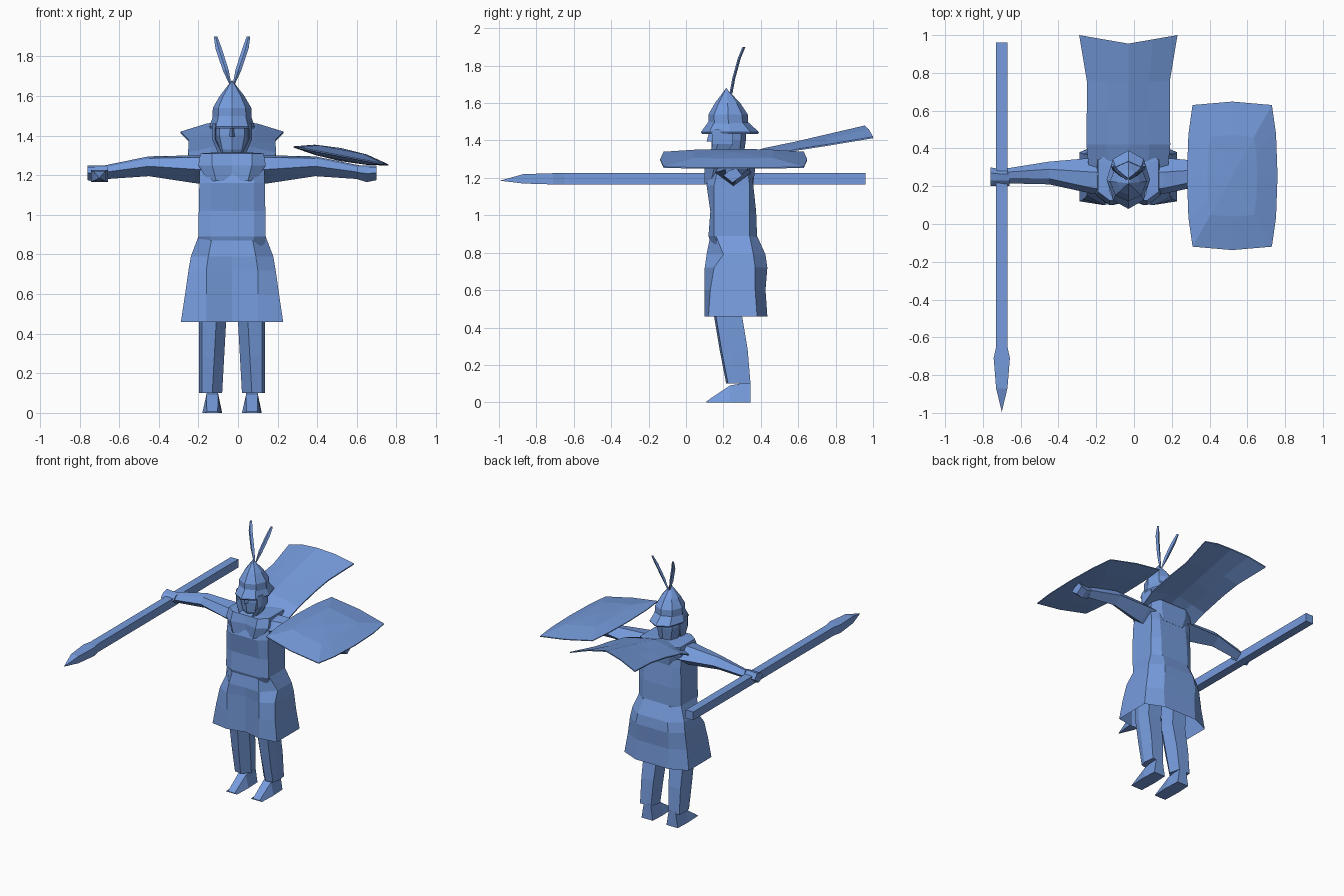
import bpy, bmesh, math
from mathutils import Vector

CX = -0.03  # body centre line

blue = bpy.data.materials.new("soft blue")
blue.diffuse_color = (0.18, 0.33, 0.72, 1)


def finish(name, bm):
    bmesh.ops.recalc_face_normals(bm, faces=bm.faces)
    me = bpy.data.meshes.new(name)
    bm.to_mesh(me)
    bm.free()
    ob = bpy.data.objects.new(name, me)
    me.materials.append(blue)
    bpy.context.collection.objects.link(ob)
    return ob


def loft(name, rings, caps=(True, True)):
    """Skin a row of equal-sized rings; a one-point ring is a tip."""
    bm = bmesh.new()
    vs = [[bm.verts.new(p) for p in r] for r in rings]
    for a, b in zip(vs, vs[1:]):
        n = max(len(a), len(b))
        for i in range(n):
            j = (i + 1) % n
            if len(a) == 1:
                bm.faces.new((a[0], b[j], b[i]))
            elif len(b) == 1:
                bm.faces.new((a[i], a[j], b[0]))
            else:
                bm.faces.new((a[i], a[j], b[j], b[i]))
    for ring, cap in ((vs[0], caps[0]), (vs[-1], caps[1])):
        if cap and len(ring) > 2:
            bm.faces.new(ring)
    return finish(name, bm)


def body_ring(z, a, b, yf, y1, y2, yb, yc=None):
    """Ten-sided symmetric ring: a, b half widths of front/back and sides."""
    half = [(a, yf), (b, y1), (b, y2), (a, yb)]
    pts = [(0, yf if yc is None else yc)] + half + [(0, yb)]
    pts += [(-x, y) for x, y in reversed(half)]
    return [(CX + x, y, z) for x, y in pts]


# torso
loft("torso", [
    body_ring(0.80, 0.10, 0.165, 0.15, 0.20, 0.33, 0.38),
    body_ring(0.89, 0.11, 0.17, 0.12, 0.15, 0.34, 0.38),
    body_ring(1.02, 0.11, 0.168, 0.13, 0.15, 0.34, 0.375),
    body_ring(1.16, 0.11, 0.165, 0.11, 0.15, 0.34, 0.36),
    body_ring(1.25, 0.11, 0.165, 0.14, 0.17, 0.33, 0.35),
    body_ring(1.31, 0.06, 0.10, 0.17, 0.19, 0.31, 0.33)])

# skirt, open below, with its upper front corners pulled back under the waist
loft("skirt", [
    body_ring(0.89, 0.10, 0.17, 0.13, 0.16, 0.34, 0.38),
    body_ring(0.79, 0.12, 0.208, 0.11, 0.20, 0.36, 0.425, 0.115),
    body_ring(0.72, 0.13, 0.22, 0.10, 0.15, 0.37, 0.435, 0.13),
    body_ring(0.60, 0.13, 0.237, 0.10, 0.13, 0.37, 0.425, 0.13),
    body_ring(0.46, 0.13, 0.258, 0.10, 0.12, 0.38, 0.435, 0.13)], (False, False))

# collar plates on the chest
loft("collar", [
    body_ring(1.17, 0.08, 0.12, 0.10, 0.13, 0.33, 0.36, 0.13),
    body_ring(1.25, 0.10, 0.17, 0.10, 0.15, 0.34, 0.37, 0.12),
    body_ring(1.31, 0.10, 0.16, 0.125, 0.17, 0.34, 0.37),
    body_ring(1.315, 0.05, 0.08, 0.16, 0.19, 0.30, 0.32)])

for s, side in ((-1, "right"), (1, "left")):
    # arm and fist: (distance, z low, z high, y front, y back)
    def arm_ring(d, z0, z1, y0, y1):
        x, ym, zm = CX + s * d, (y0 + y1) / 2, (z0 + z1) / 2
        return [(x, y0, zm), (x, y0 + .03, z1 - .01), (x, ym + .02, z1),
                (x, y1, zm), (x, ym, z0)]
    loft(side + "_arm", [arm_ring(*r) for r in (
        (0.10, 1.15, 1.30, 0.15, 0.35), (0.19, 1.16, 1.30, 0.16, 0.35),
        (0.42, 1.195, 1.295, 0.21, 0.33), (0.64, 1.18, 1.25, 0.215, 0.295))])
    loft(side + "_fist", [arm_ring(*r) for r in (
        (0.63, 1.18, 1.25, 0.20, 0.29), (0.68, 1.165, 1.25, 0.20, 0.29),
        (0.73, 1.175, 1.25, 0.20, 0.30))])

    # leg, slanting back towards the ankle
    def leg_ring(z, w0, w1, y0, y1):
        ym = y0 * 0.6 + y1 * 0.4
        return [(CX + s * x, y, z) for x, y in (
            (w0, ym), (w0 + .05, y0), (w1 - .015, y0 + .01),
            (w1, ym), (w1 - .01, y1), (w0 + .02, y1))]
    loft(side + "_leg", [
        leg_ring(0.70, 0.02, 0.165, 0.14, 0.32), leg_ring(0.46, 0.03, 0.167, 0.15, 0.30),
        leg_ring(0.28, 0.04, 0.167, 0.18, 0.33), leg_ring(0.10, 0.05, 0.167, 0.215, 0.345)])
    # wedge foot
    def foot_ring(y, z, w):
        return [(CX + s * 0.10 - w, y, 0), (CX + s * 0.10 + w, y, 0),
                (CX + s * 0.10 + w * .6, y, z), (CX + s * 0.10 - w * .6, y, z)]
    loft(side + "_foot", [foot_ring(0.11, 0.006, 0.045), foot_ring(0.235, 0.09, 0.05),
                          foot_ring(0.345, 0.11, 0.045)])

    # plume blade on the helmet
    loft(side + "_plume", [
        [(CX + s * (d - w), y, z), (CX + s * d, y - .008, z),
         (CX + s * (d + w), y, z), (CX + s * d, y + .008, z)]
        for d, y, z, w in ((0.006, 0.24, 1.65, 0.004), (0.032, 0.255, 1.73, 0.015),
                           (0.068, 0.285, 1.84, 0.016), (0.083, 0.31, 1.90, 0.009))])

    # cheek guard
    loft(side + "_cheek_guard", [
        [(CX + s * x, y, z) for x, y in ((.085, .14), (.10, .17), (.095, .25), (.08, .24))]
        for z in (1.46, 1.38)] + [
        [(CX + s * x, y, 1.31) for x, y in ((.05, .13), (.07, .15), (.07, .20), (.05, .19))]])


def round_ring(z, rx, yf, yb, n=8):
    ym, ry = (yf + yb) / 2, (yb - yf) / 2
    return [(CX + rx * math.sin(2 * math.pi * i / n),
             ym - ry * math.cos(2 * math.pi * i / n), z) for i in range(n)]


# head, helmet, brim and nose
loft("head", [round_ring(1.27, 0.06, 0.17, 0.30), round_ring(1.33, 0.07, 0.14, 0.31),
              round_ring(1.40, 0.09, 0.135, 0.32), round_ring(1.48, 0.09, 0.14, 0.32)])
loft("helmet", [round_ring(1.46, 0.10, 0.12, 0.335), round_ring(1.54, 0.097, 0.12, 0.33),
                round_ring(1.60, 0.062, 0.155, 0.29), [(CX, 0.215, 1.68)]])
loft("brim", [round_ring(1.50, 0.095, 0.12, 0.33), round_ring(1.445, 0.115, 0.08, 0.39),
              round_ring(1.435, 0.11, 0.085, 0.385), round_ring(1.47, 0.09, 0.13, 0.32)])
loft("nose", [[(CX - .01, .15, 1.45), (CX + .01, .15, 1.45), (CX, .125, 1.45)],
              [(CX - .018, .15, 1.395), (CX + .018, .15, 1.395), (CX, .11, 1.395)]])

# cape streaming backwards, arched across
cape = []
for y_mid, y_edge, z_mid, z_edge, w in (
        (0.30, 0.30, 1.32, 1.26, 0.21), (0.42, 0.42, 1.36, 1.315, 0.222),
        (0.59, 0.60, 1.395, 1.355, 0.22), (0.74, 0.76, 1.43, 1.38, 0.22),
        (0.955, 1.0, 1.48, 1.42, 0.26)):
    top = [(CX - w, y_edge, z_edge), (CX - w * .5, (y_mid + y_edge) / 2, z_mid - .02),
           (CX, y_mid, z_mid), (CX + w * .5, (y_mid + y_edge) / 2, z_mid - .02),
           (CX + w, y_edge, z_edge)]
    cape.append(top + [(x, y, z - .008) for x, y, z in reversed(top)])
loft("cape", cape)


# shield: lens with a rounded rectangular rim, tilted outwards
def shield_ring(k, lift):
    rim = [(-.21, -.375), (0, -.393), (.21, -.375), (.232, -.22), (.24, 0), (.232, .22),
           (.21, .375), (0, .393), (-.21, .375), (-.232, .22), (-.24, 0), (-.232, .22 - .44)]
    return [(0.52 + x * k, 0.255 + y * k, 1.297 - x * k * 0.19 + lift) for x, y in rim]


loft("shield", [[(0.52, 0.255, 1.27)], shield_ring(0.55, -0.02), shield_ring(1, -0.003),
                shield_ring(1, 0.003), shield_ring(0.55, 0.032), [(0.52, 0.255, 1.337)]])


# spear shaft and head
def spear_ring(y, w, h):
    return [(-0.70 + a * w, y, 1.195 + b * h) for a, b in ((-1, -1), (1, -1), (1, 1), (-1, 1))]


loft("spear_shaft", [spear_ring(0.96, 0.03, 0.03), spear_ring(-0.66, 0.03, 0.03)])
loft("spear_head", [spear_ring(-0.65, 0.03, 0.03), spear_ring(-0.71, 0.043, 0.03),
                    spear_ring(-0.87, 0.03, 0.025), [(-0.70, -0.995, 1.185)]])
